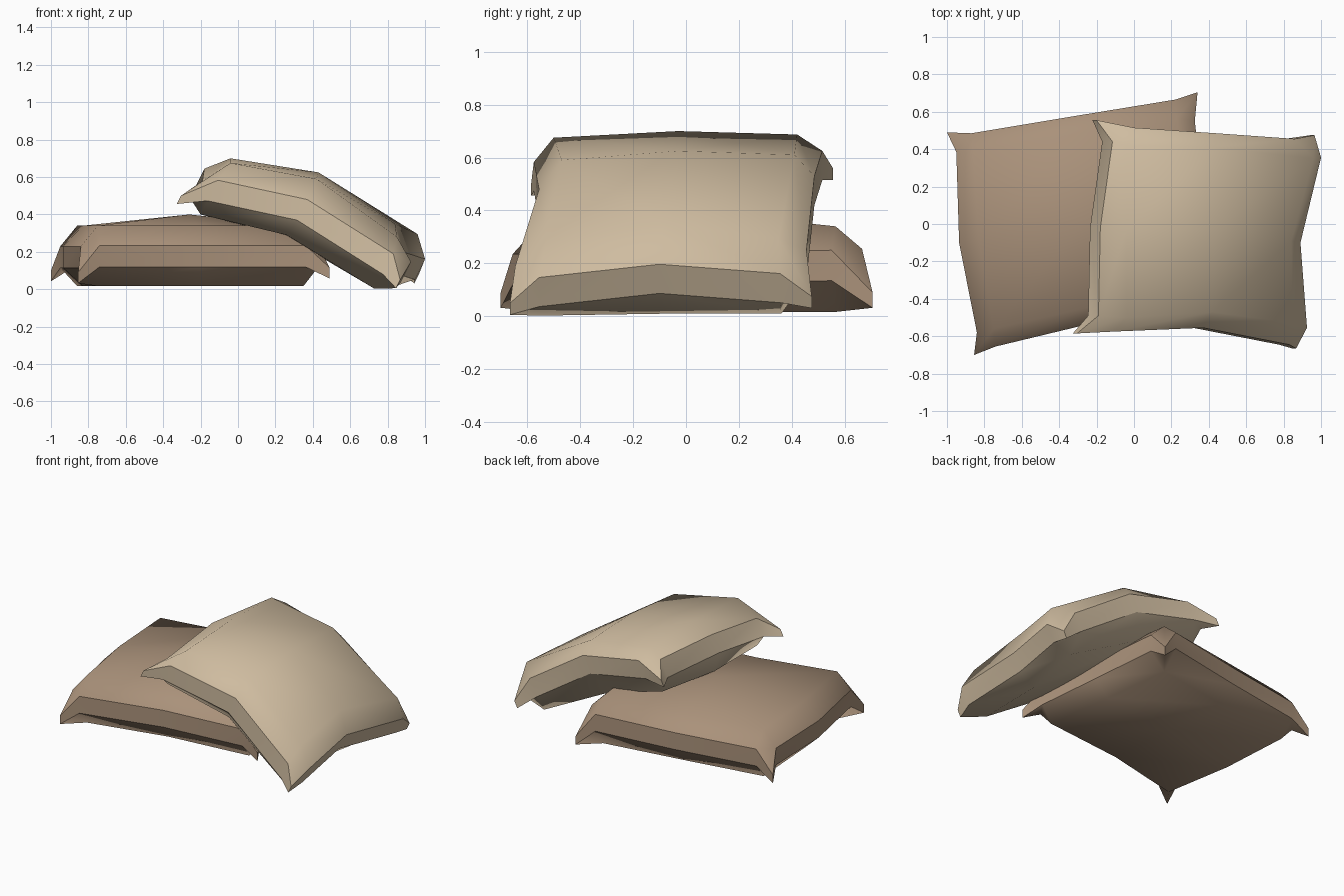
import bpy, bmesh
from mathutils import Vector

if "Cube" in bpy.data.objects:
    bpy.data.objects.remove(bpy.data.objects["Cube"])

# Border of a 5x5 grid, counter-clockwise from the front-left tip
BORDER = ([(i, 0) for i in range(4)] + [(4, j) for j in range(4)]
          + [(i, 4) for i in range(4, 0, -1)] + [(0, j) for j in range(4, 0, -1)])


def pillow(name, rim, drop, tip, top, bottom, color):
    """Two puffed 5x5 sheets joined by a boxed side strip with pinched tips."""
    bm = bmesh.new()
    low = [Vector(p) + Vector(drop) * (tip if k % 4 == 0 else 1) for k, p in enumerate(rim)]

    def sheet(border, inner, up):
        g = {c: bm.verts.new(p) for c, p in zip(BORDER, border)}
        for k, p in enumerate(inner):
            g[(k % 3 + 1, k // 3 + 1)] = bm.verts.new(p)
        for i in range(4):
            for j in range(4):
                q = [g[i, j], g[i + 1, j], g[i + 1, j + 1], g[i, j + 1]]
                bm.faces.new(q if up else q[::-1])
        return [g[c] for c in BORDER]

    a = sheet(rim, top, True)
    b = sheet(low, bottom, False)
    for k in range(16):
        n = (k + 1) % 16
        bm.faces.new([b[k], b[n], a[n], a[k]])
        # Crisp seams along both rims and at the tips
        bm.edges.get((a[k], a[n])).smooth = False
        bm.edges.get((b[k], b[n])).smooth = False
        if k % 4 == 0:
            bm.edges.get((a[k], b[k])).smooth = False
    for f in bm.faces:
        f.smooth = True
    me = bpy.data.meshes.new(name)
    bm.to_mesh(me)
    bm.free()
    mat = bpy.data.materials.new(name + "_fabric")
    mat.diffuse_color = (*color, 1)
    mat.use_nodes = True
    mat.node_tree.nodes["Principled BSDF"].inputs["Base Color"].default_value = mat.diffuse_color
    me.materials.append(mat)
    ob = bpy.data.objects.new(name, me)
    bpy.context.collection.objects.link(ob)


# Brown pillow lying flat
rim = [(-.855, -.70, .09), (-.74, -.655, .235), (-.20, -.525, .235), (.36, -.47, .235),
       (.49, -.49, .115), (.43, -.37, .235), (.38, .08, .24), (.325, .55, .25),
       (.34, .705, .09), (.22, .665, .255), (-.33, .575, .24), (-.87, .485, .24),
       (-1, .49, .10), (-.95, .385, .23), (-.935, -.10, .23), (-.84, -.58, .23)]
inner = [(-.75, -.56), (-.22, -.44), (.35, -.38),
         (-.83, -.09), (-.26, .02), (.29, .09),
         (-.86, .39), (-.32, .48), (.23, .565)]
pillow("lower_pillow", rim, (0, 0, -.115), .5,
       [(x, y, .40 if k == 4 else .34) for k, (x, y) in enumerate(inner)],
       [(x, y, .017) for x, y in inner], (.40, .285, .195))

# Cream pillow leaning over it
rim = [(-.305, -.585, .50), (-.107, -.575, .583), (.37, -.555, .48), (.83, -.645, .19),
       (.867, -.665, .05), (.925, -.555, .147), (.89, -.10, .197), (1.0, .355, .162),
       (.965, .475, .075), (.86, .455, .25), (.44, .485, .53), (0, .515, .625),
       (-.2, .555, .56), (-.115, .44, .635), (-.18, -.02, .645), (-.19, -.49, .58)]
top = [(-.04, -.5, .675), (.42, -.47, .59), (.85, -.53, .28),
       (-.04, -.03, .70), (.43, -.03, .625), (.84, -.09, .35),
       (-.04, .42, .687), (.43, .41, .61), (.96, .35, .295)]
bottom = [(-.2, -.48, .40), (.26, -.47, .29), (.73, -.55, .003),
          (-.2, -.02, .40), (.26, -.02, .28), (.73, -.10, .01),
          (-.12, .42, .41), (.27, .41, .30), (.82, .36, .01)]
pillow("upper_pillow", rim, (-.055, 0, -.11), .4, top, bottom, (.62, .50, .35))
